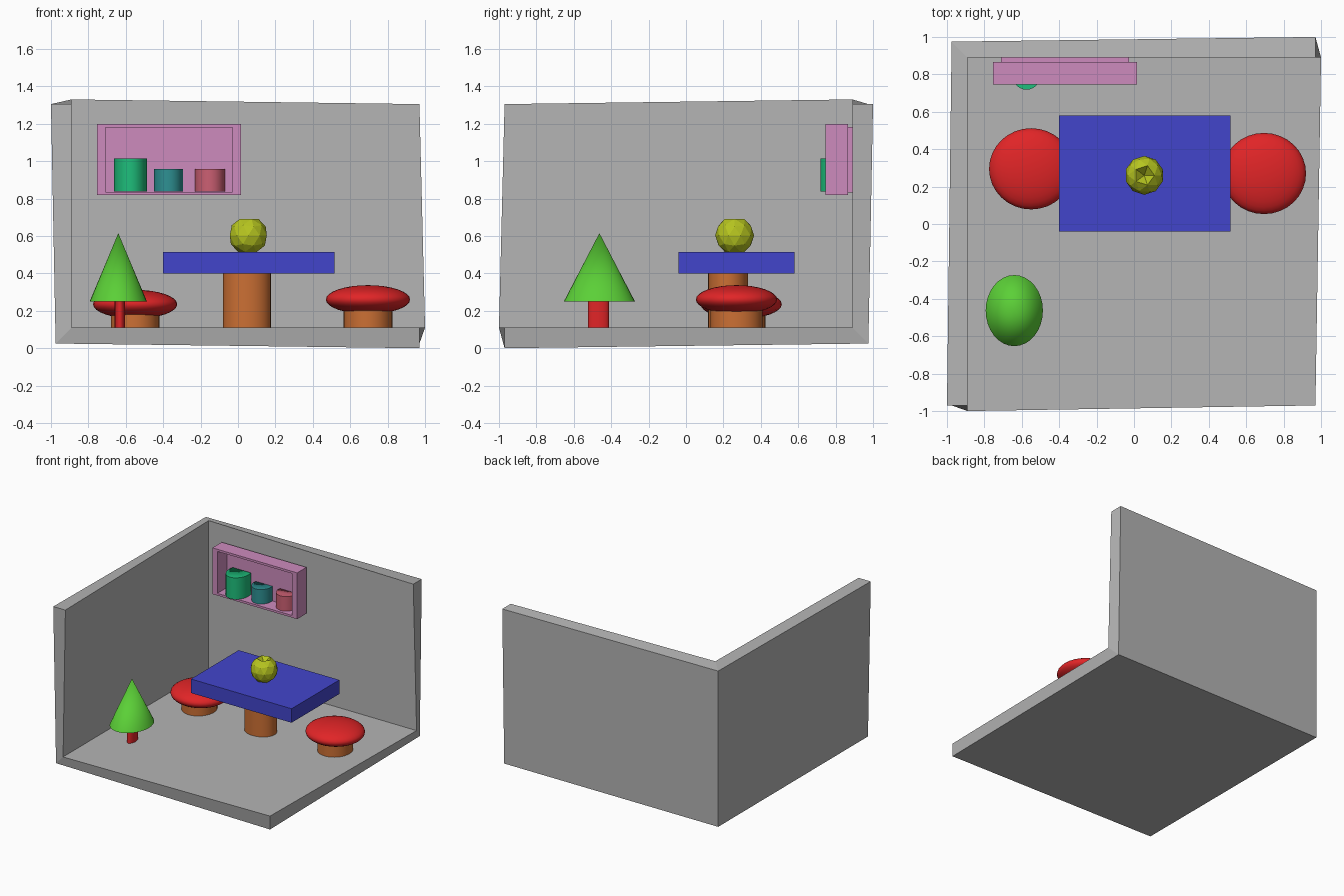
import bpy, bmesh, math
from mathutils import Matrix, Vector

if "Cube" in bpy.data.objects:
    bpy.data.objects.remove(bpy.data.objects["Cube"])


def mat(name, rgb):
    m = bpy.data.materials.new(name)
    m.diffuse_color = (*rgb, 1)
    m.use_nodes = True
    m.node_tree.nodes["Principled BSDF"].inputs["Base Color"].default_value = m.diffuse_color
    return m


GREY = mat("wall grey", (0.46, 0.46, 0.46))
BLUE = mat("table blue", (0.055, 0.06, 0.6))
ORANGE = mat("leg orange", (0.6, 0.16, 0.034))
RED = mat("cushion red", (0.75, 0.018, 0.02))
GREEN = mat("tree green", (0.105, 0.63, 0.038))
LIME = mat("fruit lime", (0.47, 0.56, 0.014))
PINK = mat("shelf pink", (0.61, 0.26, 0.51))
MINT = mat("cup mint", (0.013, 0.52, 0.2))
TEAL = mat("cup teal", (0.027, 0.28, 0.29))
ROSE = mat("cup rose", (0.6, 0.115, 0.17))


def finish(name, bm, material, smooth=False):
    bmesh.ops.recalc_face_normals(bm, faces=bm.faces)
    me = bpy.data.meshes.new(name)
    bm.to_mesh(me)
    bm.free()
    me.materials.append(material)
    ob = bpy.data.objects.new(name, me)
    bpy.context.collection.objects.link(ob)
    if smooth:
        bpy.ops.object.select_all(action='DESELECT')
        ob.select_set(True)
        bpy.context.view_layer.objects.active = ob
        bpy.ops.object.shade_smooth_by_angle(angle=math.radians(35))
    return ob


def place(loc, scale):
    return Matrix.Translation(loc) @ Matrix.Diagonal((*scale, 1))


def box(name, lo, hi, material):
    lo, hi = Vector(lo), Vector(hi)
    bm = bmesh.new()
    bmesh.ops.create_cube(bm, size=1, matrix=place((lo + hi) / 2, hi - lo))
    return finish(name, bm, material)


def column(name, x, y, rx, ry, z0, z1, material, top=1):
    """Elliptical cylinder, or a cone when top is 0."""
    bm = bmesh.new()
    bmesh.ops.create_cone(bm, cap_ends=True, segments=32, radius1=1, radius2=top, depth=1,
                          matrix=place((x, y, (z0 + z1) / 2), (rx, ry, z1 - z0)))
    bmesh.ops.remove_doubles(bm, verts=bm.verts, dist=1e-5)
    return finish(name, bm, material, True)


# Room corner: three thick panels with slightly flared rims.
# Vertex 0 is the corner, 1-6 run around the open edge.
inner = [(-.89, .89, .11), (.97, -.97, .11), (1, .89, .11), (.97, .89, 1.305),
         (-.89, .89, 1.33), (-.89, -.97, 1.305), (-.89, -1, .11)]
outer = [(-.975, .975, .025), (.97, -.97, 0), (.97, .975, .025), (.97, 1, 1.305),
         (-.975, .975, 1.305), (-1, -.97, 1.305), (-.975, -.97, .025)]
bm = bmesh.new()
a, b = ([bm.verts.new(p) for p in side] for side in (inner, outer))
for quad in ((0, 2, 1, 6), (0, 4, 3, 2), (0, 6, 5, 4)):
    for side in (a, b):
        bm.faces.new([side[i] for i in quad])
for i in range(1, 7):
    j = i % 6 + 1
    bm.faces.new((a[i], a[j], b[j], b[i]))
finish("room_corner", bm, GREY)

# Table
box("table_top", (-.4, -.04, .4), (.515, .58, .515), BLUE)
column("table_leg", .048, .225, .128, .107, .1, .42, ORANGE)

# Fruit: faceted ball with the top point pushed in
bm = bmesh.new()
bmesh.ops.create_icosphere(bm, subdivisions=2, radius=.104, matrix=Matrix.Translation((.055, .26, .603)))
max(bm.verts, key=lambda v: v.co.z).co.z -= .06
finish("fruit", bm, LIME)

# Stools
for side, x, y, ly, z in (("left", -.55, .295, .285, .235), ("right", .695, .27, .27, .26)):
    column(side + "_stool_leg", x, ly, .13, .14, .1, z, ORANGE)
    bm = bmesh.new()
    bmesh.ops.create_uvsphere(bm, u_segments=32, v_segments=16, radius=1,
                              matrix=place((x, y, z), (.225, .217, .077)))
    finish(side + "_stool_cushion", bm, RED, True)

# Tree
column("tree_trunk", -.631, -.468, .028, .056, .1, .27, RED)
column("tree_crown", -.64, -.463, .153, .19, .25, .615, GREEN, top=0)

# Wall shelf: rectangular loops from the back, around the rim, into the recess
bm = bmesh.new()
loops = []
for hx, hz, y in ((.343, .175, .9), (.343, .175, .866), (.385, .19, .866),
                  (.385, .19, .745), (.34, .172, .745), (.34, .172, .87)):
    loops.append([bm.verts.new((-.369 + sx * hx, y, 1.008 + sz * hz))
                  for sx, sz in ((-1, -1), (1, -1), (1, 1), (-1, 1))])
for p, q in zip(loops, loops[1:]):
    for i in range(4):
        j = (i + 1) % 4
        bm.faces.new((p[i], p[j], q[j], q[i]))
bm.faces.new(loops[0])
bm.faces.new(loops[-1])
finish("wall_shelf", bm, PINK)

# Cups, with their backs cut off flat at the shelf panel
for name, x, y, rx, ry, z1, m in (("tall_cup", -.575, .83, .088, .112, 1.015, MINT),
                                  ("middle_cup", -.372, .85, .078, .09, .957, TEAL),
                                  ("end_cup", -.15, .855, .08, .09, .957, ROSE)):
    ob = column(name, x, y, rx, ry, .838, z1, m)
    bm = bmesh.new()
    bm.from_mesh(ob.data)
    cut = bmesh.ops.bisect_plane(bm, geom=bm.verts[:] + bm.edges[:] + bm.faces[:],
                                 plane_co=(0, .872, 0), plane_no=(0, 1, 0), clear_outer=True)
    bmesh.ops.holes_fill(bm, edges=[e for e in bm.edges if e.is_boundary])
    bm.to_mesh(ob.data)
    bm.free()
